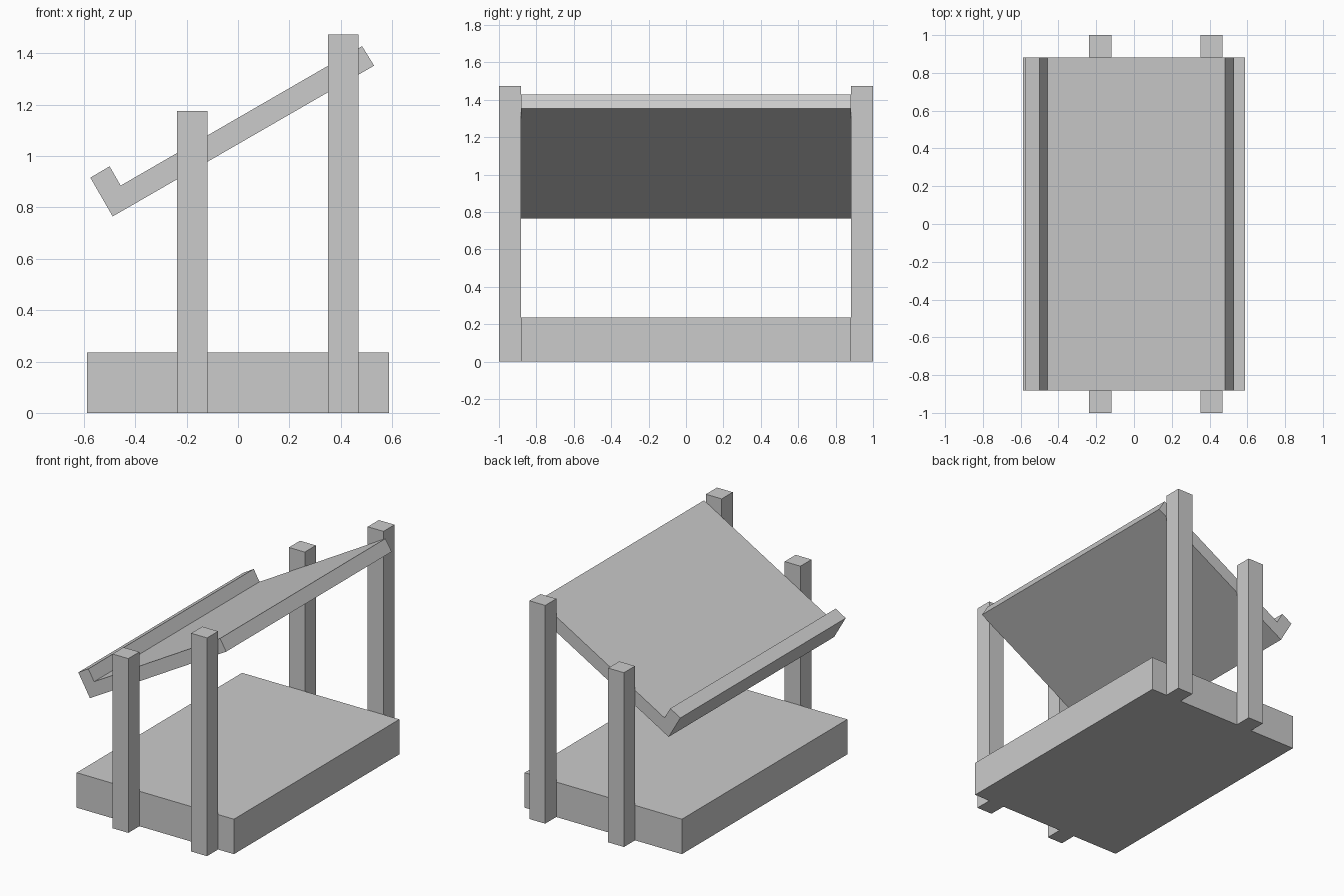
import bpy
import bmesh
from mathutils import Vector

old = bpy.data.objects.get("Cube")
if old:
    bpy.data.objects.remove(old, do_unlink=True)

# Single plain grey material
GREY = (0.6, 0.6, 0.6, 1.0)
grey = bpy.data.materials.new("light_grey")
grey.use_nodes = True
grey.diffuse_color = GREY
grey.node_tree.nodes["Principled BSDF"].inputs["Base Color"].default_value = GREY


def extrude_profile(name, profile, y0, y1):
    """Extrude a closed x-z outline from y0 to y1."""
    bm = bmesh.new()
    face = bm.faces.new([bm.verts.new((x, y0, z)) for x, z in profile])
    moved = bmesh.ops.extrude_face_region(bm, geom=[face])["geom"]
    verts = [g for g in moved if isinstance(g, bmesh.types.BMVert)]
    bmesh.ops.translate(bm, verts=verts, vec=Vector((0, y1 - y0, 0)))
    bmesh.ops.recalc_face_normals(bm, faces=bm.faces)
    mesh = bpy.data.meshes.new(name)
    bm.to_mesh(mesh)
    bm.free()
    mesh.materials.append(grey)
    obj = bpy.data.objects.new(name, mesh)
    bpy.context.collection.objects.link(obj)
    return obj


def box(name, x0, x1, y0, y1, height):
    return extrude_profile(name, [(x0, 0), (x1, 0), (x1, height), (x0, height)], y0, y1)


HALF = 0.882   # half depth of base and sloped panel
POST = 0.118   # post thickness

# Base slab
box("base", -0.587, 0.587, -HALF, HALF, 0.236)

# Four posts: a short and a tall one at each end
for label, x, height in (("short", -0.237, 1.176), ("tall", 0.351, 1.473)):
    box(f"front_{label}_post", x, x + POST, -1, -HALF, height)
    box(f"back_{label}_post", x, x + POST, HALF, 1, height)

# Sloped panel with an upturned lip on its low edge
panel = [(-0.488, 0.765), (0.530, 1.352), (0.483, 1.428),
         (-0.457, 0.885), (-0.500, 0.960), (-0.575, 0.916)]
extrude_profile("sloped_panel", panel, -HALF, HALF)
